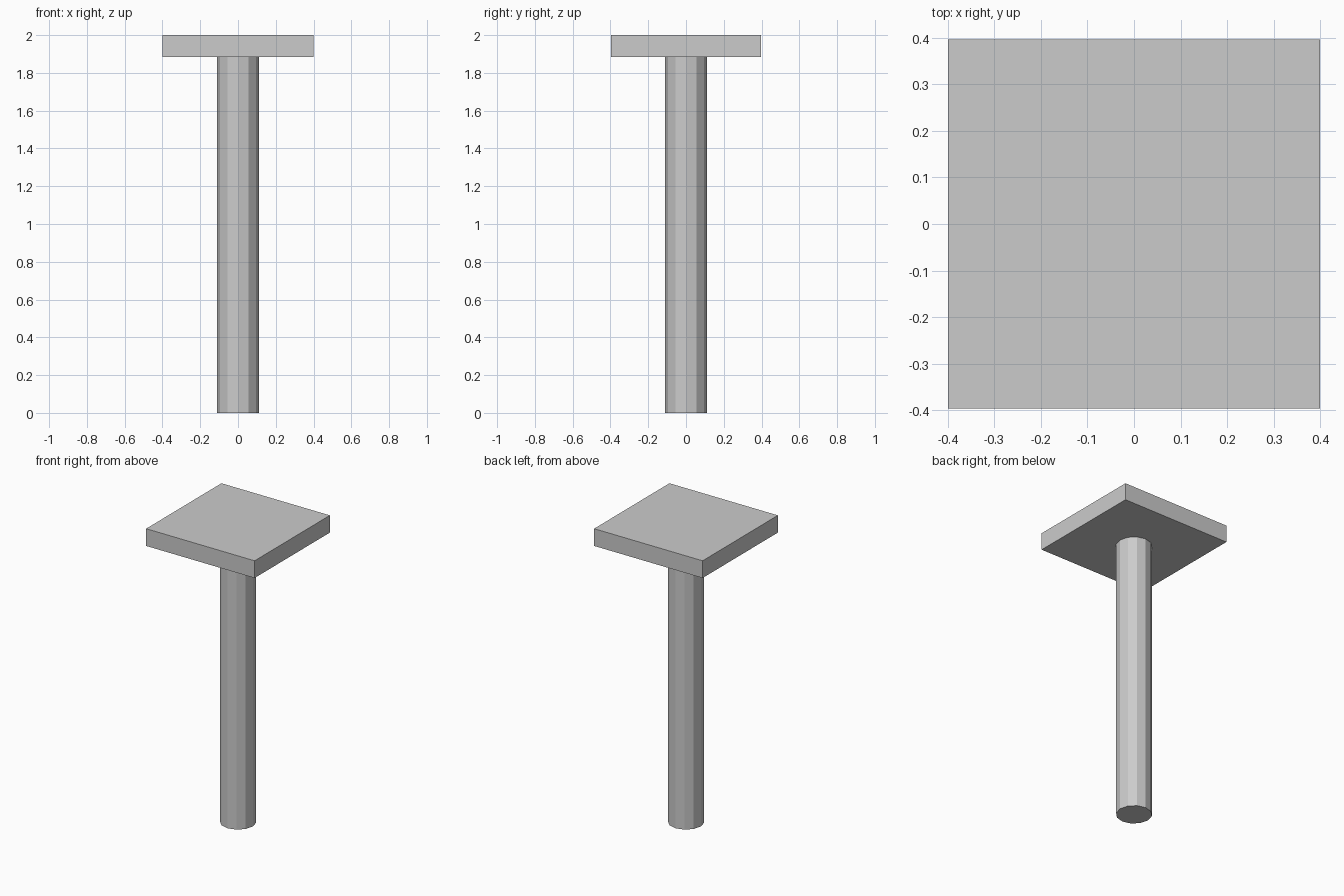
import bpy

# Remove the default cube
cube = bpy.data.objects.get("Cube")
if cube:
    bpy.data.objects.remove(cube, do_unlink=True)

HEIGHT = 2.0
SLAB_BOTTOM = 1.885
COLUMN_RADIUS = 0.11

# Single plain grey
grey = bpy.data.materials.new("light_grey")
grey.use_nodes = True
colour = (0.6, 0.6, 0.6, 1.0)
grey.diffuse_color = colour
grey.node_tree.nodes["Principled BSDF"].inputs["Base Color"].default_value = colour


def finish(name):
    obj = bpy.context.object
    obj.name = name
    obj.data.materials.append(grey)
    bpy.ops.object.transform_apply(location=False, rotation=False, scale=True)
    return obj


# Twelve-sided column
bpy.ops.mesh.primitive_cylinder_add(
    vertices=12, radius=COLUMN_RADIUS, depth=SLAB_BOTTOM,
    location=(0, 0, SLAB_BOTTOM / 2))
finish("column")

# Flat slab on top
bpy.ops.mesh.primitive_cube_add(size=1, location=(0, 0, (HEIGHT + SLAB_BOTTOM) / 2))
bpy.context.object.scale = (0.8, 0.793, HEIGHT - SLAB_BOTTOM)
finish("top_slab")
